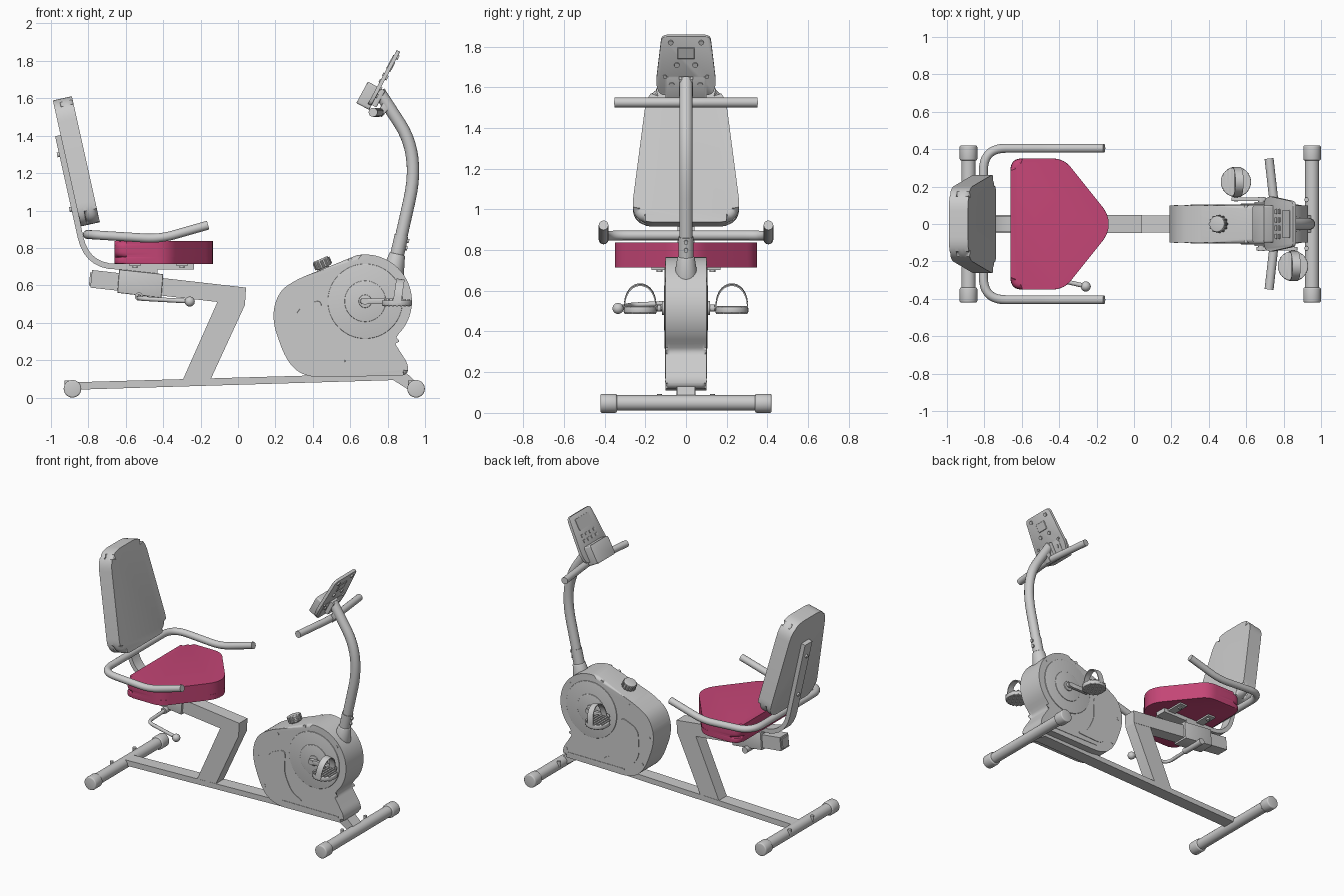
import bpy, bmesh, math
from mathutils import Vector as V, Matrix

if "Cube" in bpy.data.objects:
    bpy.data.objects.remove(bpy.data.objects["Cube"])

X, Y, Z = V((1, 0, 0)), V((0, 1, 0)), V((0, 0, 1))
pink = bpy.data.materials.new("pink_vinyl")
pink.diffuse_color = (0.55, 0.06, 0.18, 1)
pink.use_nodes = True
pink.node_tree.nodes["Principled BSDF"].inputs["Base Color"].default_value = pink.diffuse_color


def link(name, bm, mat=None):
    bmesh.ops.recalc_face_normals(bm, faces=bm.faces[:])
    me = bpy.data.meshes.new(name)
    bm.to_mesh(me)
    bm.free()
    ob = bpy.data.objects.new(name, me)
    bpy.context.collection.objects.link(ob)
    if mat:
        me.materials.append(mat)
    return ob


def rounded(pts, d, closed=True, n=7):
    """Round the corners of a 2D or 3D path; d is one distance or one per point."""
    P = [V(p) for p in pts]
    out = []
    for i, p in enumerate(P):
        k = d[i] if isinstance(d, (list, tuple)) else d
        if k == 0 or (not closed and i in (0, len(P) - 1)):
            out.append(p)
            continue
        a, b = P[i - 1], P[(i + 1) % len(P)]
        s = p + (a - p).normalized() * min(k, (a - p).length * .49)
        e = p + (b - p).normalized() * min(k, (b - p).length * .49)
        for j in range(n + 1):
            t = j / n
            out.append(s * (1 - t) ** 2 + p * 2 * t * (1 - t) + e * t * t)
    return out


def prism(name, pts, o, u, v, d0, d1, bevel=0, seg=4, mat=None):
    """Extrude a 2D outline in the plane (u, v) from d0 to d1 along u x v."""
    o, u, v = V(o), u.normalized(), v.normalized()
    w = u.cross(v)
    bm = bmesh.new()
    ring = [[bm.verts.new(o + u * p[0] + v * p[1] + w * d) for p in pts] for d in (d0, d1)]
    caps = [bm.faces.new(r) for r in ring]
    n = len(pts)
    for i in range(n):
        j = (i + 1) % n
        bm.faces.new((ring[0][i], ring[0][j], ring[1][j], ring[1][i]))
    if bevel:
        rim = list({e for f in caps for e in f.edges})
        bmesh.ops.bevel(bm, geom=rim, offset=bevel, segments=seg, profile=.5,
                        affect='EDGES', clamp_overlap=False)
    return link(name, bm, mat)


def rect(a, b, c, d):
    return [(a, c), (b, c), (b, d), (a, d)]


def cyl(name, p0, p1, r, r2=None, n=28, bevel=0):
    p0, p1 = V(p0), V(p1)
    ax = p1 - p0
    bm = bmesh.new()
    M = Matrix.Translation((p0 + p1) / 2) @ ax.to_track_quat('Z', 'Y').to_matrix().to_4x4()
    bmesh.ops.create_cone(bm, cap_ends=True, segments=n, radius1=r,
                          radius2=r if r2 is None else r2, depth=ax.length, matrix=M)
    if bevel:
        rim = list({e for f in bm.faces if len(f.verts) > 4 for e in f.edges})
        bmesh.ops.bevel(bm, geom=rim, offset=bevel, segments=3, profile=.5, affect='EDGES')
    return link(name, bm)


def tube(name, pts, d, r):
    cu = bpy.data.curves.new(name, 'CURVE')
    cu.dimensions, cu.bevel_depth, cu.bevel_resolution, cu.use_fill_caps = '3D', r, 6, True
    path = rounded(pts, d, False, 10)
    sp = cu.splines.new('POLY')
    sp.points.add(len(path) - 1)
    for q, p in zip(sp.points, path):
        q.co = (*p, 1)
    ob = bpy.data.objects.new(name, cu)
    bpy.context.collection.objects.link(ob)


def ball(name, c, r):
    bm = bmesh.new()
    bmesh.ops.create_uvsphere(bm, u_segments=20, v_segments=12, radius=r, matrix=Matrix.Translation(c))
    link(name, bm)


# Floor stabilizers with end caps
for nm, x in (("rear", -.885), ("front", .952)):
    cyl(nm + "_stabilizer", (x, -.40, .049), (x, .40, .049), .038)
    for s in (-1, 1):
        cyl(nm + "_stabilizer_cap", (x, s * .34, .047), (x, s * .42, .047), .047, bevel=.008)
        cyl(nm + "_stabilizer_bolt", (x - .03, s * .13, .05), (x - .03, s * .13, .092), .012, n=12)

# Base rail, strut, seat post and inclined seat rail
O = (0, 0, 0)
prism("base_rail", [(-.87, .042), (.88, .095), (.88, .132), (-.87, .082)], O, X, Z, -.046, .046)
prism("front_strut", [(.82, .10), (.93, .03), (.965, .07), (.87, .16)], O, X, Z, -.045, .045)
prism("seat_post", [(-.295, .095), (-.145, .1), (.037, .495), (.04, .55), (-.09, .56), (-.115, .50)],
      O, X, Z, -.045, .045)
prism("seat_rail", [(-.79, .588), (.037, .495), (.043, .588), (-.78, .682)], O, X, Z, -.047, .047)
prism("seat_rail_plug", [(-.797, .60), (-.787, .60), (-.78, .67), (-.79, .67)], O, X, Z, -.035, .035)
prism("seat_slider", [(-.645, .56), (-.41, .533), (-.40, .66), (-.635, .685)], O, X, Z, -.062, .062, .006, 2)
prism("seat_slider_top", rect(-.59, -.43, .64, .695), O, X, Z, -.045, .045)

# Flat bar bent from under the seat up behind the backrest
path = rounded([(-.963, 1.40), (-.807, .70), (-.235, .70)], .16, False)
sides = ([], [])
for i, p in enumerate(path):
    t = (path[min(i + 1, len(path) - 1)] - path[max(i - 1, 0)]).normalized()
    for k, s in ((0, .015), (1, -.015)):
        sides[k].append(p + V((-t.y, t.x)) * s)
prism("seat_support_bar", sides[0] + sides[1][::-1], O, X, Z, -.042, .042)
for x in (-.55, -.30):
    prism("seat_cross_strap", rect(x - .03, x + .03, -.17, .17), O, X, Y, .703, .725)
    for s in (-1, 1):
        cyl("seat_bolt", (x, s * .13, .693), (x, s * .13, .71), .014, n=12)

# Seat cushion
seat = [(-.66, -.35), (-.375, -.35), (-.135, -.05), (-.135, .05), (-.375, .35), (-.66, .35)]
prism("seat_base", rounded(seat, .06), O, X, Y, .715, .752, .008, 2, pink)
prism("seat_cushion", rounded(seat, .065), O, X, Y, .748, .836, .03, 5, pink)

# Backrest
bo, bv = (-.84, 0, .915), V((-.217, 0, .976))
back = rounded([(-.275, 0), (.275, 0), (.187, .69), (-.187, .69)], .12, n=10)
prism("backrest_shell", back, bo, Y, bv, 0, .035, .008, 2)
prism("backrest_cushion", back, bo, Y, bv, .03, .104, .035, 6)
for h in (.1, .40):
    c = V(bo) + bv * h
    cyl("backrest_bolt", c - V((.04, 0, .008)), c, .013, n=12)

# Side grips: one U-shaped tube
half = [(-.16, .405, .922), (-.42, .405, .848), (-.805, .405, .872)]
tube("seat_handlebar", half + [(x, -y, z) for x, y, z in half[::-1]], [0, .08, .12, .12, .08, 0], .024)

# Seat adjustment lever
tube("seat_lever", [(-.53, .05, .545), (-.53, -.27, .53), (-.26, -.332, .515)], .05, .012)
cyl("seat_lever_pivot", (-.53, -.09, .54), (-.53, .09, .54), .022)
ball("seat_lever_knob", (-.258, -.334, .513), .027)

# Drive housing: circular front end with a tapering rear
cx, cz = .68, .515
arc = [(cx + .25 * math.cos(math.radians(a)), cz + .25 * math.sin(math.radians(a))) for a in range(100, -50, -6)]
rest = [(.832, .30), (.912, .175), (.905, .118), (.36, .108), (.26, .19), (.178, .42), (.215, .565), (.31, .63)]
outline = rounded(arc + rest, [0] * len(arc) + [.03, .04, .04, .09, .1, .1, .08, .06])
prism("drive_housing", outline, O, X, Z, -.1, .1, .022, 5)
panel = rounded([(.31, .47), (.45, .53), (.44, .36), (.50, .235), (.60, .19), (.37, .18), (.30, .28)], .05)
screws = [(.385, .622), (.225, .43), (.28, .225), (.885, .18), (.60, .735), (.855, .655)]
for s in (-1, 1):
    for nm, r, y in (("outer", .20, .105), ("inner", .11, .109), ("hub", .035, .118)):
        cyl("housing_disc_" + nm, (cx, s * .08, cz), (cx, s * y, cz), r, n=56, bevel=.003)
    prism("housing_side_panel", panel, (0, s * .1, 0), X, Z, -.004, .004, .002, 1)
    prism("housing_lower_trim", rect(.42, .87, .15, .158), (0, s * .1, 0), X, Z, -.003, .003)
    for x, z in screws:
        cyl("housing_screw", (x, s * .07, z), (x, s * .102, z), .011, n=12)

# Tension knob on the housing
cyl("tension_knob_stem", (.467, 0, .66), (.455, 0, .70), .03)
kn = V((-.4, 0, .915))
kc = V((.461, 0, .695))
cyl("tension_knob", kc, kc + kn * .05, .043, bevel=.006)
for i in range(12):
    a = i * math.pi / 6
    p = kc + (Y * math.cos(a) + kn.cross(Y) * math.sin(a)) * .042
    cyl("tension_knob_grip", p + kn * .005, p + kn * .043, .007, n=8)

# Cranks and pedals
cyl("crank_axle", (cx, -.145, cz), (cx, .145, cz), .018)
for s, px in ((-1, .85), (1, .545)):
    x0, x1 = sorted((cx, px))
    prism("crank_arm", rounded(rect(x0 - .025, x1 + .025, cz - .016, cz + .016), .015), (0, s * .132, 0),
          X, Z, -.010, .010, .003, 2)
    c = V((px, s * .225, .507))
    cyl("pedal_axle", (px, s * .12, .512), (px, s * .30, .512), .011, n=14)
    cyl("pedal", c - Z * .017, c + Z * .013, .081, n=32, bevel=.006)
    for i in range(-3, 4):
        h = math.sqrt(.078 ** 2 - (i * .021) ** 2)
        for g in (-.020, .012):
            prism("pedal_tread", rect(i * .021 - .006, i * .021 + .006, -h, h), c, X, Y, g, g + .007)
    # Strap arching over the foot
    def arch(r, h):
        return [(r * math.cos(a), h * math.sin(a) ** .8) for a in [math.pi * k / 20 for k in range(20)]] + [(-r, 0)]
    prism("pedal_strap", arch(.081, .128) + arch(.075, .121)[::-1], c, Y, (Z + X * .15), -.022, .022)

# Console column with collar and lower sleeve
col = [(.832, 0, .68), (.972, 0, 1.30), (.755, 0, 1.635)]
tube("console_column", col, .25, .033)
ax = (V(col[1]) - V(col[0])).normalized()
cyl("column_collar", V(col[0]) - ax * .02, V(col[0]) + ax * .09, .06, .042, bevel=.006)
cyl("column_sleeve", V(col[0]) + ax * .05, V(col[0]) + ax * .19, .037)
for h in (.13, .17):
    p = V(col[0]) + ax * h
    cyl("column_bolt", p, p + V((.045, 0, -.01)), .011, n=12)

# Front handlebar, bowed toward the column
tube("front_handlebar", [(.722, -.35, 1.525), (.755, -.06, 1.525), (.755, .06, 1.525), (.722, .35, 1.525)], .05, .024)
prism("handlebar_clamp", [(.735, 1.51), (.77, 1.50), (.82, 1.56), (.79, 1.60)], O, X, Z, -.03, .03, .006, 2)

# Console: leaning plate, lower box, screen, buttons and rear hatch
co, cv = (.705, 0, 1.57), V((.475, 0, .88))
plate = rounded([(-.13, -.005), (.13, -.005), (.148, .06), (.12, .322), (-.12, .322), (-.148, .06)], .025)
prism("console_plate", plate, co, Y, cv, -.010, .010, .004, 2)
prism("console_box", rounded(rect(-.10, .10, -.03, .10), .012), co, Y, cv, -.066, .012, .006, 2)
prism("console_screen", rounded(rect(-.075, .075, .21, .29), .012), co, Y, cv, -.014, -.008)
prism("console_hatch", rect(-.042, .042, .20, .26), co, Y, cv, .008, .015, .002, 1)
for i in range(4):
    for j in (.135, .172):
        y = -.066 + i * .044
        prism("console_button", rounded(rect(y - .013, y + .013, j - .010, j + .010), .005), co, Y, cv, -.015, -.008)
cw = Y.cross(cv).normalized()
for y, h in ((.045, .165), (.07, .055), (.105, .10), (.075, .29)):
    for s in (-1, 1):
        p = V(co) + Y * s * y + cv * h
        cyl("console_screw", p, p + cw * .018, .013 if y < .1 else .009, n=12)
prism("console_bracket", rect(-.035, .035, .0, .10), co, Y, cv, .005, .04, .006, 2)

# Convert tubes to meshes and shade
bpy.ops.object.select_all(action='DESELECT')
for ob in bpy.context.scene.objects:
    if ob.type == 'CURVE':
        ob.select_set(True)
        bpy.context.view_layer.objects.active = ob
bpy.ops.object.convert(target='MESH')
bpy.ops.object.select_all(action='SELECT')
bpy.ops.object.shade_smooth_by_angle(angle=math.radians(32))
